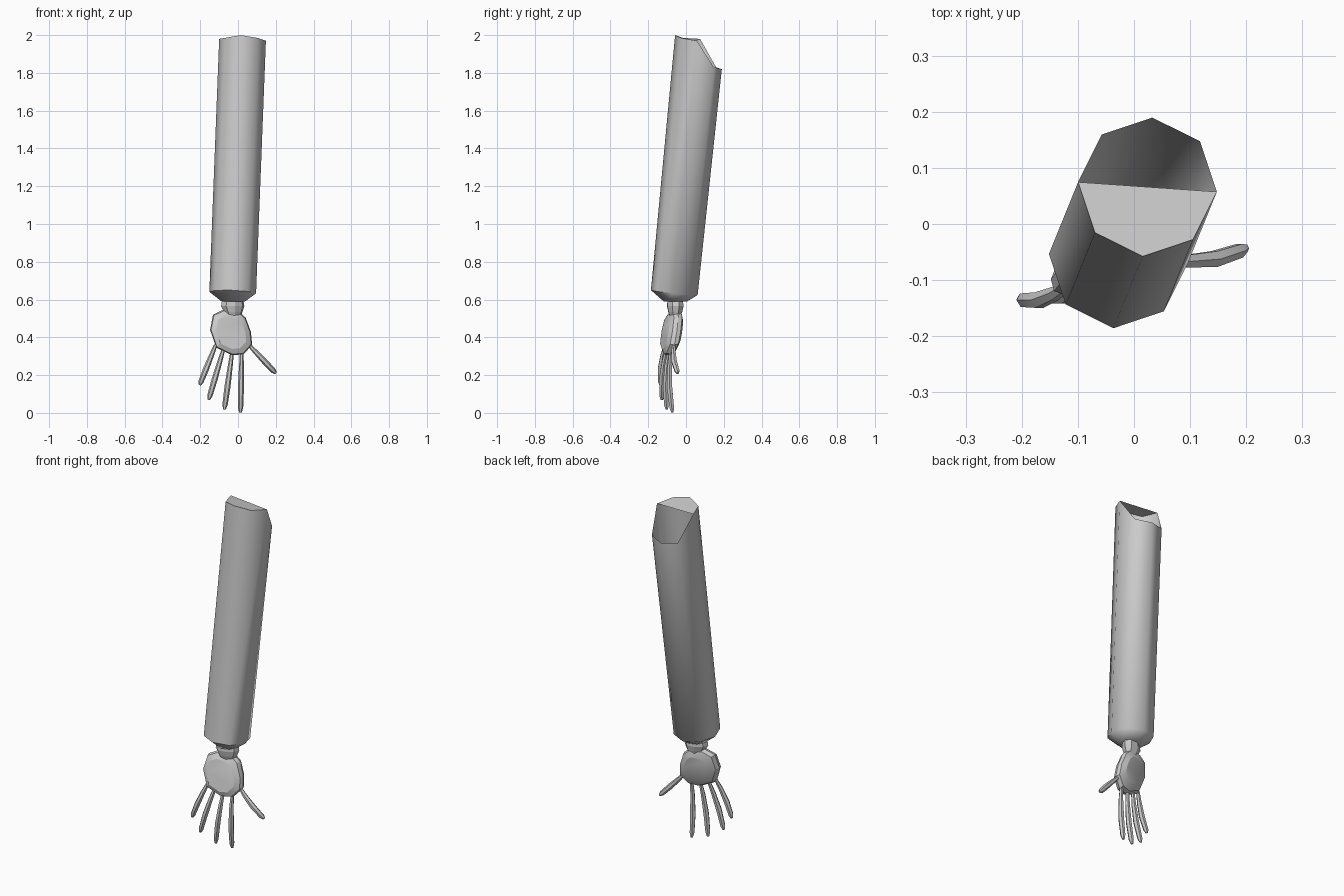
import bpy, bmesh, math
from mathutils import Vector

if "Cube" in bpy.data.objects:
    bpy.data.objects.remove(bpy.data.objects["Cube"])

grey = bpy.data.materials.new("plain grey")
grey.diffuse_color = (0.6, 0.6, 0.6, 1)
grey.use_nodes = True
grey.node_tree.nodes["Principled BSDF"].inputs["Base Color"].default_value = grey.diffuse_color


def finish(name, bm, angle, recalc=True):
    if recalc:
        bmesh.ops.recalc_face_normals(bm, faces=bm.faces)
    me = bpy.data.meshes.new(name)
    bm.to_mesh(me)
    bm.free()
    me.materials.append(grey)
    ob = bpy.data.objects.new(name, me)
    bpy.context.collection.objects.link(ob)
    bpy.ops.object.select_all(action='DESELECT')
    ob.select_set(True)
    bpy.context.view_layer.objects.active = ob
    if angle:
        bpy.ops.object.shade_smooth_by_angle(angle=math.radians(angle))
    return ob


def loft(bm, rings, caps=(True, True)):
    vs = [[bm.verts.new(p) for p in r] for r in rings]
    n = len(vs[0])
    for a, b in zip(vs, vs[1:]):
        for i in range(n):
            j = (i + 1) % n
            bm.faces.new((a[i], a[j], b[j], b[i]))
    if caps[0]:
        bm.faces.new(vs[0][::-1])
    if caps[1]:
        bm.faces.new(vs[-1])
    return vs


def octagon(cx, cy, z, r, tilt=(0, 0)):
    pts = []
    for k in range(8):
        a = math.radians(-94 + 45 * k)
        x, y = r * math.cos(a), r * math.sin(a)
        pts.append((cx + x, cy + y, z + tilt[0] * x + tilt[1] * y))
    return pts


# sleeve: leaning octagonal tube, cut away at the upper back
bm = bmesh.new()
top = octagon(0.024, 0.066, 1.98, 0.124)
heights = (2.0, 1.985, 1.97, 1.83, 1.82, 1.83, 1.98, 1.985)
top = [(p[0], p[1], h) for p, h in zip(top, heights)]
vs = loft(bm, [octagon(-0.025, -0.056, 0.59, 0.062),
               octagon(-0.028, -0.062, 0.637, 0.124, (-0.04, -0.1)),
               top], caps=(True, False))
# cap over the front half of the top
t = vs[-1]
bm.faces.new((t[6], t[7], t[0], t[1], t[2]))
finish("sleeve", bm, 50)

# wrist: short faceted stub
bm = bmesh.new()


def wrist_ring(cx, z, rx, ry):
    return [(cx + rx * math.cos(k * math.pi / 4 + 0.2),
             -0.057 + 0.2 * rx * math.cos(k * math.pi / 4) + ry * math.sin(k * math.pi / 4 + 0.2), z)
            for k in range(8)]


loft(bm, [wrist_ring(-0.025, 0.505, 0.038, 0.025), wrist_ring(-0.025, 0.535, 0.05, 0.036),
          wrist_ring(-0.028, 0.565, 0.063, 0.042), wrist_ring(-0.028, 0.61, 0.055, 0.038)])
finish("wrist", bm, 0)

# palm: rounded outline in layers, on a slanted plane
outline = [(-0.08, 0.545), (-0.132, 0.52), (-0.148, 0.44), (-0.115, 0.345), (-0.03, 0.305),
           (0.03, 0.31), (0.075, 0.36), (0.068, 0.43), (0.04, 0.505), (0.0, 0.54)]


def palm_layer(scale, off):
    pts = []
    for x, z in outline:
        x = -0.037 + (x + 0.037) * scale
        z = 0.425 + (z - 0.425) * scale
        pts.append((x, -0.076 + 0.24 * (x + 0.037) + 0.2 * (z - 0.42) + off, z))
    return pts


bm = bmesh.new()
loft(bm, [palm_layer(0.72, -0.037), palm_layer(0.95, -0.022), palm_layer(1.0, 0.0),
          palm_layer(0.92, 0.022), palm_layer(0.62, 0.038)])
finish("palm", bm, 25)

# fingers: six-sided tapered rods, bowed slightly forward
fingers = {
    "little_finger": ((-0.118, -0.108, 0.36), (-0.203, -0.135, 0.148)),
    "ring_finger": ((-0.075, -0.1, 0.345), (-0.155, -0.128, 0.07)),
    "middle_finger": ((-0.03, -0.09, 0.33), (-0.072, -0.102, 0.018)),
    "index_finger": ((0.02, -0.08, 0.33), (0.013, -0.072, 0.002)),
    "thumb": ((0.058, -0.063, 0.36), (0.2, -0.043, 0.21)),
}
for name, (a, b) in fingers.items():
    a, b = Vector(a), Vector(b)
    d = (b - a).normalized()
    u = d.cross(Vector((0, 1, 0))).normalized()
    v = d.cross(u)
    bm = bmesh.new()
    rings = []
    for s, r in ((0, 0.009), (0.25, 0.013), (0.6, 0.016), (0.92, 0.014), (1, 0.007)):
        c = a.lerp(b, s) + Vector((0, -0.012 * math.sin(math.pi * s), 0))
        rings.append([c + r * (u * math.cos(k * math.pi / 3) + v * math.sin(k * math.pi / 3))
                      for k in range(6)])
    loft(bm, rings)
    finish(name, bm, 40)
